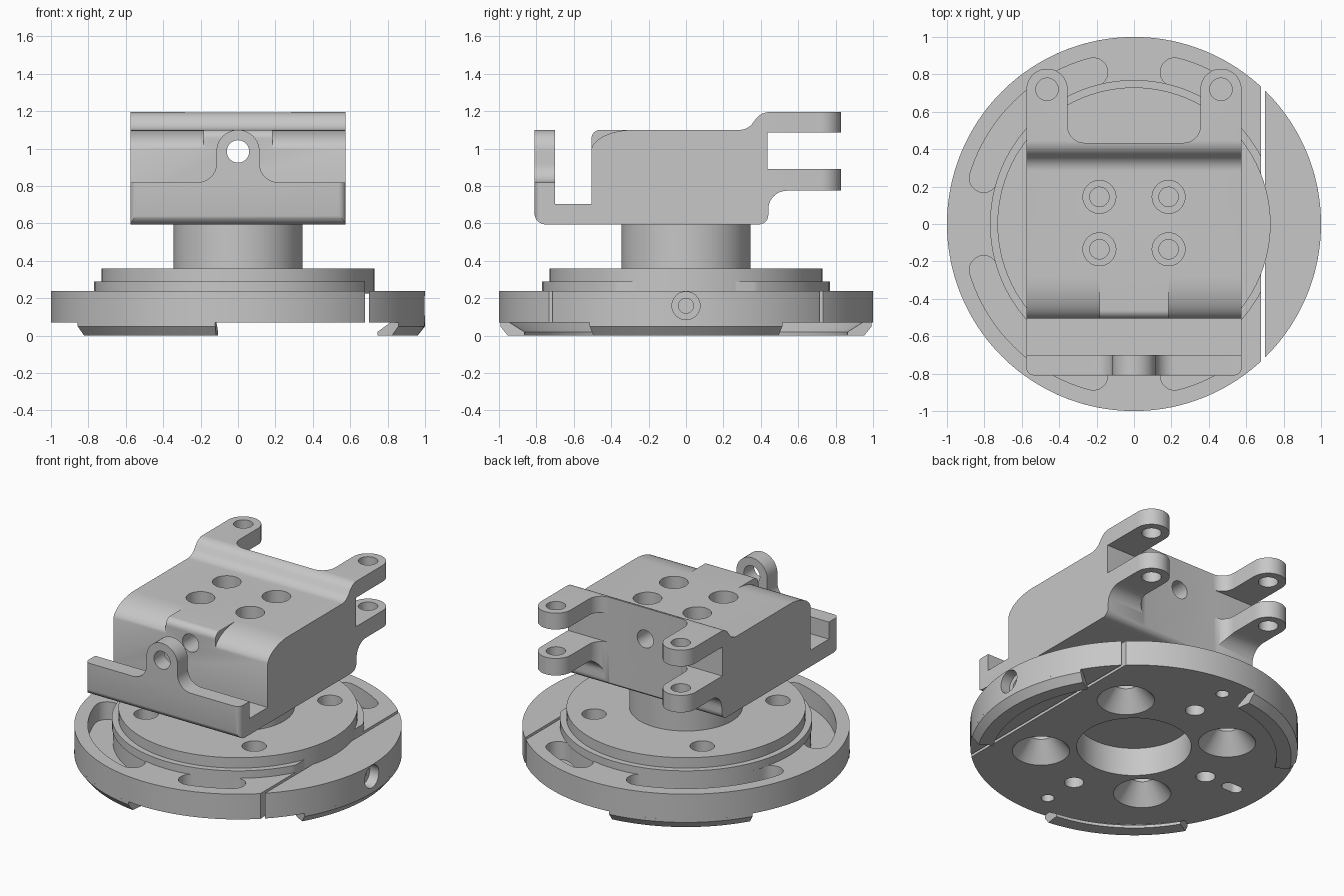
import bpy, bmesh, math
from mathutils import Vector, Matrix

cube = bpy.data.objects.get("Cube")
if cube:
    bpy.data.objects.remove(cube, do_unlink=True)

GREY = (0.57, 0.57, 0.57, 1)
metal = bpy.data.materials.new("light grey metal")
metal.use_nodes = True
metal.diffuse_color = GREY
metal.node_tree.nodes["Principled BSDF"].inputs["Base Color"].default_value = GREY


def finish_mesh(name, bm):
    bmesh.ops.remove_doubles(bm, verts=bm.verts, dist=1e-5)
    bmesh.ops.recalc_face_normals(bm, faces=bm.faces)
    mesh = bpy.data.meshes.new(name)
    bm.to_mesh(mesh)
    bm.free()
    mesh.materials.append(metal)
    ob = bpy.data.objects.new(name, mesh)
    bpy.context.collection.objects.link(ob)
    return ob


def fillet(corners, steps=10):
    """Polygon from (u, v[, radius]) corners, rounding those with a radius."""
    out = []
    for i, c in enumerate(corners):
        p = Vector(c[:2])
        if len(c) < 3:
            out.append(p)
            continue
        a = (Vector(corners[i - 1][:2]) - p).normalized()
        b = (Vector(corners[(i + 1) % len(corners)][:2]) - p).normalized()
        half = math.acos(max(-1, min(1, a.dot(b)))) / 2
        centre = p + (a + b).normalized() * c[2] / math.sin(half)
        reach = c[2] / math.tan(half)
        start, end = p + a * reach - centre, p + b * reach - centre
        first = math.atan2(start.y, start.x)
        sweep = math.remainder(math.atan2(end.y, end.x) - first, math.tau)
        for k in range(steps + 1):
            t = first + sweep * k / steps
            out.append(centre + Vector((math.cos(t), math.sin(t))) * c[2])
    return out


def prism(name, pts, axis, lo, hi):
    place = {"x": lambda u, v, w: (w, u, v),
             "y": lambda u, v, w: (u, w, v),
             "z": lambda u, v, w: (u, v, w)}[axis]
    bm = bmesh.new()
    rings = [[bm.verts.new(place(p[0], p[1], w)) for p in pts] for w in (lo, hi)]
    for ring in rings:
        bm.faces.new(ring)
    for i in range(len(pts)):
        j = (i + 1) % len(pts)
        bm.faces.new((rings[0][i], rings[0][j], rings[1][j], rings[1][i]))
    return finish_mesh(name, bm)


def box(name, x, y, z):
    return prism(name, [(x[0], y[0]), (x[1], y[0]), (x[1], y[1]), (x[0], y[1])], "z", *z)


def rod(name, u, v, r, axis, lo, hi, sides=40, r2=None):
    """Cylinder or cone along an axis, centred on (u, v)."""
    bm = bmesh.new()
    turn = {"x": Matrix.Rotation(math.pi / 2, 4, "Y"),
            "y": Matrix.Rotation(-math.pi / 2, 4, "X"), "z": Matrix()}[axis]
    mid = (lo + hi) / 2
    spot = {"x": (mid, u, v), "y": (u, mid, v), "z": (u, v, mid)}[axis]
    bmesh.ops.create_cone(bm, cap_ends=True, segments=sides, radius1=r,
                          radius2=r if r2 is None else r2, depth=hi - lo,
                          matrix=Matrix.Translation(spot) @ turn)
    return finish_mesh(name, bm)


def arc_sweep(name, section, a0, a1, steps=24):
    """Sweep a closed (radius, z) section around z between two angles."""
    bm = bmesh.new()
    rings = []
    for k in range(steps + 1):
        a = math.radians(a0 + (a1 - a0) * k / steps)
        rings.append([bm.verts.new((r * math.cos(a), r * math.sin(a), z)) for r, z in section])
    bm.faces.new(rings[0])
    bm.faces.new(rings[-1])
    n = len(section)
    for p, q in zip(rings, rings[1:]):
        for i in range(n):
            bm.faces.new((p[i], p[(i + 1) % n], q[(i + 1) % n], q[i]))
    return finish_mesh(name, bm)


def arc_slot(name, r, half, a0, a1, lo, hi):
    """Curved slot with round ends."""
    pts = []
    for rr, s, e in ((r + half, a0, a1), (r - half, a1, a0)):
        for k in range(25):
            a = math.radians(s + (e - s) * k / 24)
            pts.append((rr * math.cos(a), rr * math.sin(a)))
        end = math.radians(e)
        flip = 0 if rr > r else math.pi
        for k in range(1, 10):
            a = end + flip + math.pi * k / 10
            pts.append((r * math.cos(end) + half * math.cos(a),
                        r * math.sin(end) + half * math.sin(a)))
    return prism(name, pts, "z", lo, hi)


def boolean(ob, cutter, kind="DIFFERENCE"):
    cutter.hide_render = True
    mod = ob.modifiers.new("cut", "BOOLEAN")
    mod.operation, mod.solver, mod.object = kind, "EXACT", cutter
    bpy.ops.object.select_all(action="DESELECT")
    bpy.context.view_layer.objects.active = ob
    ob.select_set(True)
    bpy.ops.object.modifier_apply(modifier=mod.name)


def cut(targets, *cutters):
    for c in cutters:
        for t in targets:
            boolean(t, c)
        bpy.data.objects.remove(c, do_unlink=True)


# Round base: main ring, stepped disc and post
base = rod("base_ring", 0, 0, 1, "z", 0.07, 0.24, 128)
step = rod("disc_step", 0, 0, 0.77, "z", 0.235, 0.29, 96)
disc = rod("upper_disc", 0, 0, 0.73, "z", 0.225, 0.36, 96)
post = rod("post", 0, 0, 0.345, "z", 0.3, 0.65, 64)
cut([step], box("trim", (0.68, 1), (-1, 1), (0, 1)))

# Curved pockets in the rim
for a0, a1 in ((105, 163), (197, 255), (285, 303), (57, 75)):
    cut([base], arc_slot("pocket", 0.84, 0.077, a0, a1, 0.12, 0.4))

# Split line of the clamp segment and its screw hole
cut([base], box("split", (0.68, 0.7), (-2, 2), (-1, 1)),
    rod("screw_head", 0, 0.16, 0.075, "x", 0.93, 1.2),
    rod("screw_hole", 0, 0.16, 0.04, "x", 0.78, 1.1))

# Central bore and four countersunk holes
cut([base, step, disc], rod("bore", 0, 0, 0.35, "z", 0, 0.26, 64))
for a in range(45, 360, 90):
    x, y = 0.57 * math.cos(math.radians(a)), 0.57 * math.sin(math.radians(a))
    cut([base, step, disc], rod("bolt", x, y, 0.075, "z", 0, 0.5))
    cut([base], rod("sink", x, y, 0.2, "z", 0.04, 0.2, r2=0.07))

# Small blind holes and slot under the base
for x, y, r in ((0, 0.58, 0.06), (0, -0.57, 0.06), (-0.57, 0, 0.06),
                (0, 0.84, 0.04), (0, -0.82, 0.04)):
    cut([base], rod("pin", x, y, r, "z", 0, 0.17, 24))
cut([base], prism("key", fillet([(-0.85, -0.04, 0.039), (-0.71, -0.04, 0.039),
                                 (-0.71, 0.04, 0.039), (-0.85, 0.04, 0.039)]), "z", 0, 0.17))

# Three hooked jaws under the rim
lip = [(0.87, 0), (0.96, 0), (1, 0.05), (1, 0.07), (0.95, 0.07), (0.87, 0.02)]
jaws = [arc_sweep(n, lip, c - 26 - w, c + 26 + w)
        for n, c, w in (("clamp_jaw", 0, 5), ("rear_jaw", 123, 0), ("front_jaw", 237, 0))]

# Carriage: side profile trimmed by its plan outline
side = fillet([(-0.81, 0.595, 0.06), (0.44, 0.595, 0.05), (0.44, 0.775, 0.1), (0.9, 0.775),
               (0.9, 0.89), (0.435, 0.89), (0.435, 1.085), (0.9, 1.085), (0.9, 1.195),
               (0.4, 1.195, 0.09), (0.33, 1.1, 0.09), (-0.505, 1.1, 0.045),
               (-0.505, 0.705), (-0.7, 0.705), (-0.7, 1.15), (-0.81, 1.15)])
carriage = prism("carriage", side, "x", -0.7, 0.7)
half_plan = [(0.575, -0.809, 0.04), (0.575, 0.83, 0.1099),
             (0.355, 0.83, 0.1099), (0.355, 0.434, 0.09)]
plan = half_plan + [(-c[0], *c[1:]) for c in reversed(half_plan)]
outline = prism("outline", fillet(plan), "z", 0, 2)
boolean(carriage, outline, "INTERSECT")
bpy.data.objects.remove(outline, do_unlink=True)

# Front flange with a rounded tab
cut([carriage], prism("flange_trim", fillet(
    [(-0.8, 0.82), (-0.115, 0.82, 0.1), (-0.115, 1.1, 0.114), (0.115, 1.1, 0.114),
     (0.115, 0.82, 0.1), (0.8, 0.82), (0.8, 1.4), (-0.8, 1.4)]), "y", -1, -0.6))

# Wide rounding either side of the raised centre pad
curve = [(-0.28 - 0.227 * math.sin(k * math.pi / 24), 0.985 + 0.115 * math.cos(k * math.pi / 24))
         for k in range(13)]
for lo, hi in ((-0.8, -0.185), (0.185, 0.8)):
    cut([carriage], prism("shoulder", curve + [(-0.6, 0.985), (-0.6, 1.3), (-0.28, 1.3)],
                          "x", lo, hi))

# Cross hole, lug holes and counterbored mounting holes
cut([carriage], rod("cross_hole", 0, 0.985, 0.06, "y", -1, 1))
for sx in (-1, 1):
    cut([carriage], rod("lug_hole", sx * 0.465, 0.72, 0.06, "z", 0.5, 1.4))
    for y in (-0.135, 0.145):
        cut([carriage], rod("counterbore", sx * 0.185, y, 0.088, "z", 0.75, 1.4))
        cut([carriage, post, disc, base], rod("mount", sx * 0.185, y, 0.052, "z", -0.2, 1.0))

# Smooth shading with crisp edges
bpy.ops.object.select_all(action="DESELECT")
for ob in [base, step, disc, post, carriage] + jaws:
    ob.select_set(True)
bpy.context.view_layer.objects.active = carriage
bpy.ops.object.shade_smooth_by_angle(angle=math.radians(30))
